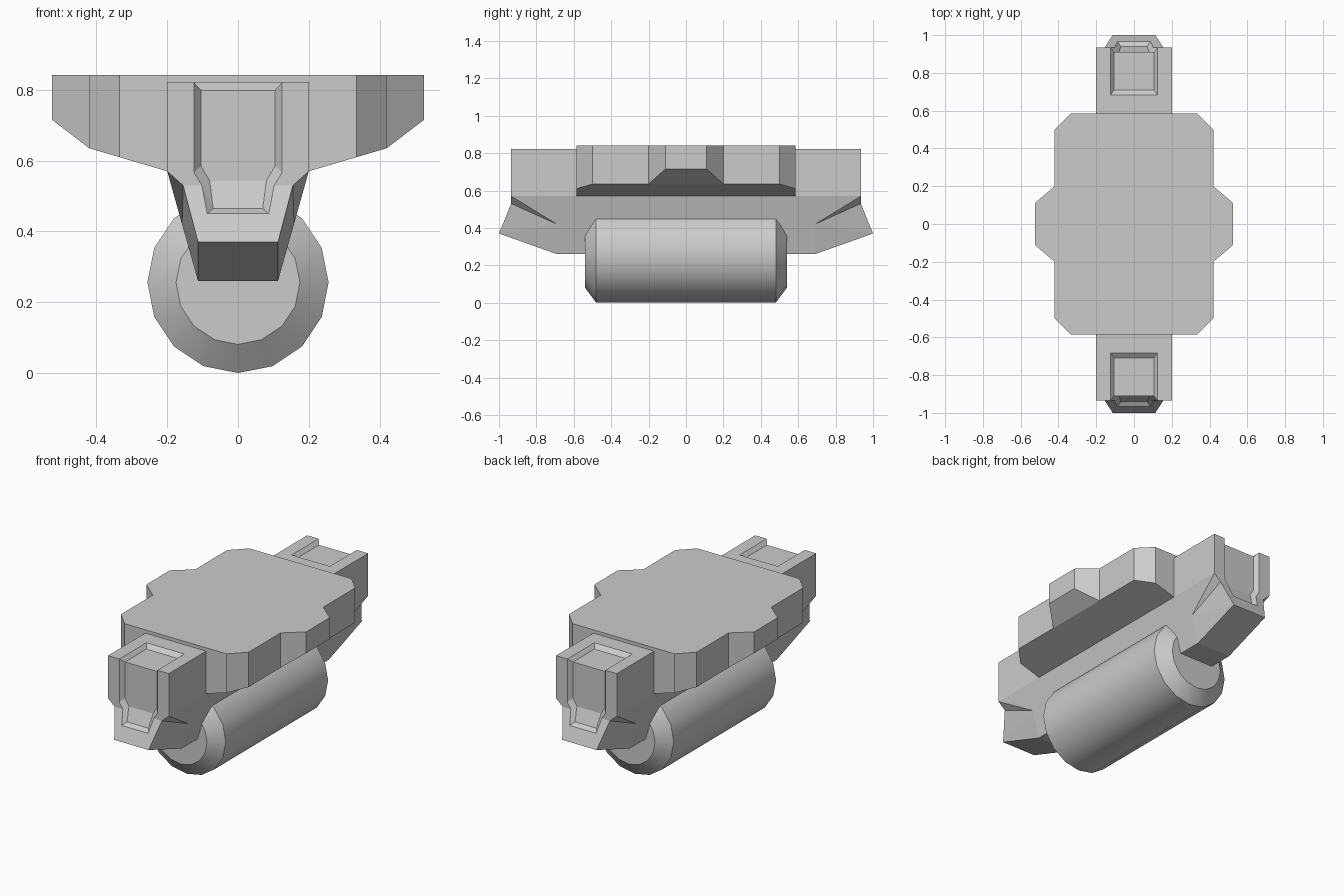
import bpy, bmesh, math
from mathutils import Vector

if "Cube" in bpy.data.objects:
    bpy.data.objects.remove(bpy.data.objects["Cube"])

GREY = (0.6, 0.6, 0.6, 1.0)
mat = bpy.data.materials.new("plain_grey")
mat.use_nodes = True
mat.diffuse_color = GREY
mat.node_tree.nodes["Principled BSDF"].inputs["Base Color"].default_value = GREY


def finish(bm, name):
    """Weld, orient and link a bmesh as a named object."""
    bmesh.ops.remove_doubles(bm, verts=bm.verts, dist=1e-5)
    bmesh.ops.recalc_face_normals(bm, faces=bm.faces)
    mesh = bpy.data.meshes.new(name)
    bm.to_mesh(mesh)
    bm.free()
    mesh.materials.append(mat)
    obj = bpy.data.objects.new(name, mesh)
    bpy.context.collection.objects.link(obj)
    return obj


def add_face(bm, points):
    bm.faces.new([bm.verts.new(p) for p in points])


# Top plate: notched outline with an underside that rises toward the sides
TOP = 0.842
quarter = [(0.335, 0.585), (0.42, 0.5), (0.42, 0.2), (0.525, 0.11)]
right = quarter + [(x, -y) for x, y in reversed(quarter)]
outline = right + [(-x, -y) for x, y in right]


def underside(x):
    x = abs(x)
    if x < 0.2:
        return 0.57
    if x < 0.42:
        return 0.57 + (x - 0.2) * 0.065 / 0.22
    return 0.635 + (x - 0.42) * 0.08 / 0.105


bm = bmesh.new()
add_face(bm, [(x, y, TOP) for x, y in outline])
ext = bmesh.ops.extrude_face_region(bm, geom=bm.faces[:])
for v in ext["geom"]:
    if isinstance(v, bmesh.types.BMVert):
        v.co.z = 0.5
for x in (-0.4195, -0.2, 0.2, 0.4195):
    bmesh.ops.bisect_plane(bm, geom=bm.verts[:] + bm.edges[:] + bm.faces[:], dist=1e-5,
                           plane_co=(x, 0, 0), plane_no=(1, 0, 0))
for v in bm.verts:
    if v.co.z < 0.6:
        v.co.z = underside(v.co.x)
finish(bm, "top_plate")

# Central beam: one quarter described by corners, repeated in x and y
P = {
    "rim": (0.2, 0.935, 0.822), "shoulder": (0.2, 0.935, 0.57),
    "brow": (0.155, 0.935, 0.53), "nose": (0.113, 1.0, 0.37),
    "heel": (0.113, 0.69, 0.26), "cheek": (0.158, 0.69, 0.42),
    "neck": (0.2, 0.69, 0.57), "mid_rim": (0.2, 0, 0.822),
    "mid_neck": (0.2, 0, 0.57), "mid_cheek": (0.158, 0, 0.42),
    "mid_heel": (0.113, 0, 0.26),
}
for key in ("rim", "brow", "nose", "heel", "mid_rim", "mid_heel"):
    P["c_" + key] = (0,) + P[key][1:]
FACES = [
    "c_mid_rim mid_rim rim c_rim", "c_rim rim shoulder brow c_brow",
    "c_brow brow nose c_nose", "c_nose nose heel c_heel",
    "c_heel heel mid_heel c_mid_heel", "mid_rim rim shoulder neck mid_neck",
    "shoulder brow cheek", "shoulder cheek neck",
    "brow nose cheek", "nose heel cheek",
    "neck cheek mid_cheek mid_neck", "cheek heel mid_heel mid_cheek",
]
bm = bmesh.new()
for sx in (-1, 1):
    for sy in (-1, 1):
        for names in FACES:
            add_face(bm, [(P[n][0] * sx, P[n][1] * sy, P[n][2]) for n in names.split()])
bmesh.ops.remove_doubles(bm, verts=bm.verts, dist=1e-5)
bmesh.ops.dissolve_limit(bm, angle_limit=0.005, verts=bm.verts, edges=bm.edges)
beam = finish(bm, "central_beam")

# Recess over the end of the beam: (rim half width, y, z), (floor half width, y, z), outward y, z
STATIONS = [
    ((0.125, 0.682, 0.822), (0.105, 0.71, 0.8), (0, 1)),
    ((0.125, 0.935, 0.822), (0.105, 0.91, 0.8), (1, 1)),
    ((0.125, 0.935, 0.567), (0.105, 0.91, 0.585), (1, 0)),
    ((0.102, 0.935, 0.53), (0.08, 0.91, 0.543), (1, 0)),
    ((0.087, 0.967, 0.45), (0.07, 0.94, 0.465), (1, 0)),
]
bm = bmesh.new()
for sy in (-1, 1):
    rings = []
    for rim, floor, out in STATIONS:
        lip = (rim[0], rim[1] + out[0] * 0.06, rim[2] + out[1] * 0.06)
        half = [lip, rim, floor]
        ring = half + [(-x, y, z) for x, y, z in reversed(half)]
        rings.append([(x, y * sy, z) for x, y, z in ring])
    for a, b in zip(rings, rings[1:]):
        for i in range(6):
            j = (i + 1) % 6
            add_face(bm, [a[i], a[j], b[j], b[i]])
    for ring in (rings[0], rings[-1]):
        add_face(bm, [ring[i] for i in (0, 1, 4, 5)])
        add_face(bm, [ring[i] for i in (1, 2, 3, 4)])
bmesh.ops.remove_doubles(bm, verts=bm.verts, dist=1e-5)
bmesh.ops.triangulate(bm, faces=bm.faces)
cutter = finish(bm, "recess_cutter")
cutter.hide_render = True

mod = beam.modifiers.new("recess", "BOOLEAN")
mod.operation = "DIFFERENCE"
mod.solver = "EXACT"
mod.object = cutter
bpy.context.view_layer.objects.active = beam
bpy.ops.object.modifier_apply(modifier=mod.name)
bpy.data.objects.remove(cutter)

# Roller: sixteen-sided drum with chamfered ends
RADIUS, SIDES = 0.256, 16
bm = bmesh.new()
rings = []
for y, r in ((-0.54, 0.175), (-0.48, RADIUS), (0.48, RADIUS), (0.54, 0.175)):
    angles = [2 * math.pi * i / SIDES for i in range(SIDES)]
    rings.append([Vector((r * math.sin(a), y, RADIUS - r * math.cos(a))) for a in angles])
for a, b in zip(rings, rings[1:]):
    for i in range(SIDES):
        j = (i + 1) % SIDES
        add_face(bm, [a[i], a[j], b[j], b[i]])
add_face(bm, rings[0])
add_face(bm, rings[-1])
roller = finish(bm, "roller")
bpy.ops.object.select_all(action="DESELECT")
roller.select_set(True)
bpy.context.view_layer.objects.active = roller
bpy.ops.object.shade_smooth_by_angle(angle=math.radians(35))
